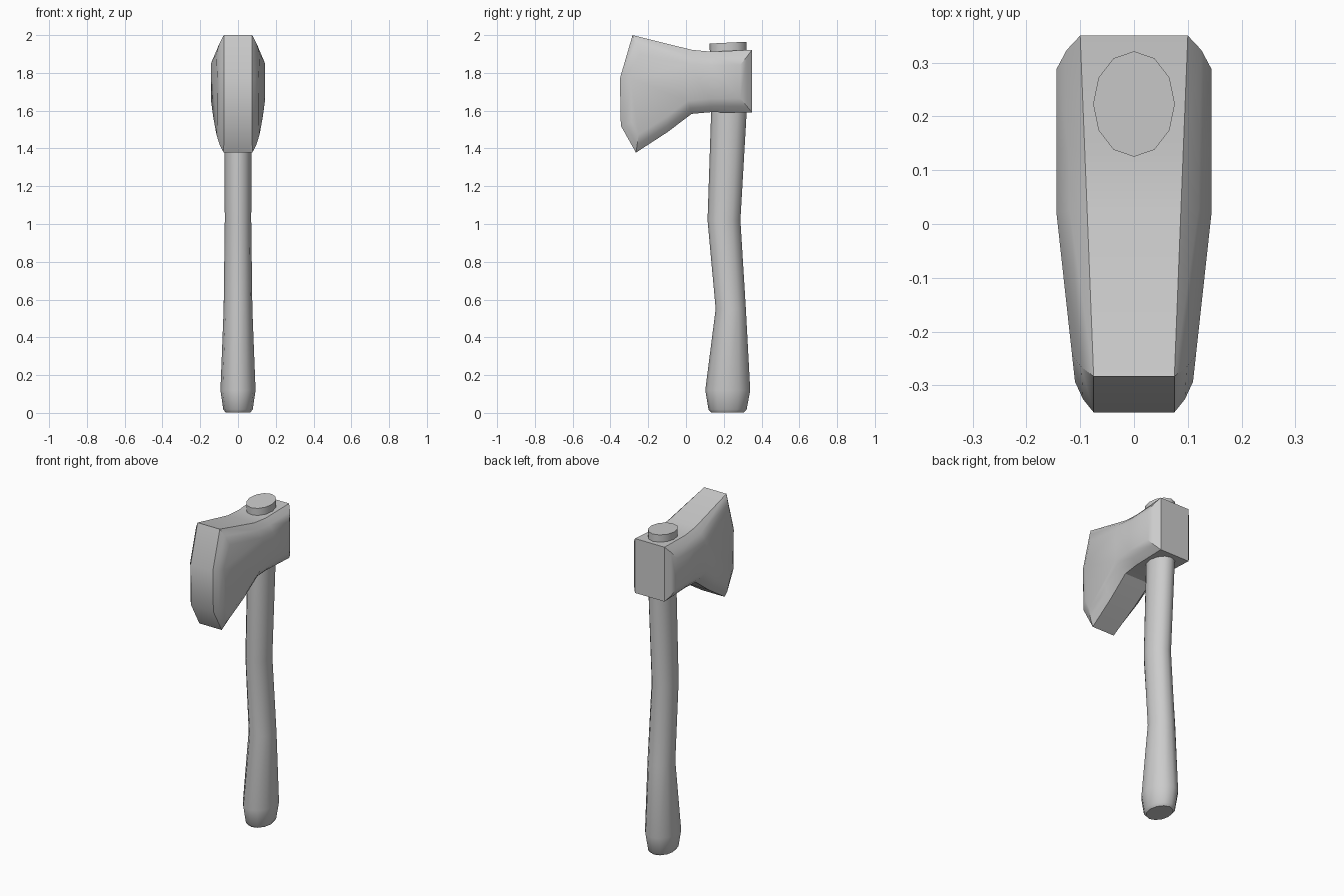
import bpy, bmesh
from math import sin, cos, pi, radians

cube = bpy.data.objects.get("Cube")
if cube:
    bpy.data.objects.remove(cube)

grey = bpy.data.materials.new("plain_grey")
grey.use_nodes = True
tone = (0.6, 0.6, 0.6, 1)
grey.diffuse_color = tone
grey.node_tree.nodes["Principled BSDF"].inputs["Base Color"].default_value = tone


def finish(name, bm, angle):
    """Turn a bmesh into a named, smooth-by-angle object."""
    bmesh.ops.recalc_face_normals(bm, faces=bm.faces)
    mesh = bpy.data.meshes.new(name)
    bm.to_mesh(mesh)
    bm.free()
    mesh.materials.append(grey)
    obj = bpy.data.objects.new(name, mesh)
    bpy.context.collection.objects.link(obj)
    bpy.ops.object.select_all(action="DESELECT")
    obj.select_set(True)
    bpy.context.view_layer.objects.active = obj
    bpy.ops.object.shade_smooth_by_angle(angle=radians(angle))


def bridge(bm, a, b):
    n = len(a)
    for i in range(n):
        j = (i + 1) % n
        bm.faces.new((a[i], a[j], b[j], b[i]))


# Handle: elliptical rings (height, centre y, half width, half depth, tilt)
sections = [
    (0.003, 0.22, 0.066, 0.088, 0),
    (0.018, 0.22, 0.078, 0.101, 0),
    (0.12, 0.221, 0.093, 0.119, 0),
    (0.55, 0.237, 0.076, 0.080, 0),
    (1.02, 0.201, 0.070, 0.087, 0),
    (1.59, 0.227, 0.072, 0.094, 0),
    (1.96, 0.223, 0.076, 0.098, 0.05),
]
SIDES = 12
bm = bmesh.new()
rings = []
for z, yc, rx, ry, tilt in sections:
    ring = []
    for i in range(SIDES):
        a = 2 * pi * i / SIDES
        dy = ry * sin(a)
        ring.append(bm.verts.new((rx * cos(a), yc + dy, z + tilt * dy)))
    rings.append(ring)
for low, high in zip(rings, rings[1:]):
    bridge(bm, low, high)
bm.faces.new(rings[0])
bm.faces.new(rings[-1])
finish("handle", bm, 50)

# Axe head: rim outline and raised cheek outline as matching (y, z) points
rim = [(-0.283, 2.0), (0.03, 1.922), (0.135, 1.912), (0.35, 1.922),
       (0.35, 1.59), (0.13, 1.592), (0.03, 1.583), (-0.10, 1.485),
       (-0.265, 1.378), (-0.345, 1.52), (-0.35, 1.77)]
cheek = [(-0.243, 1.9), (0.02, 1.848), (0.135, 1.84), (0.288, 1.842),
         (0.288, 1.665), (0.13, 1.663), (0.01, 1.652), (-0.10, 1.565),
         (-0.25, 1.475), (-0.288, 1.54), (-0.293, 1.77)]


def rim_width(y):
    return 0.075 + 0.025 * min(1, max(0, (y + 0.28) / 0.63))


def cheek_width(y):
    return 0.144 - 0.034 * max(0, (0.02 - y) / 0.31)


bm = bmesh.new()
outer_rims = []
for side in (1, -1):
    outer, middle, inner = [], [], []
    for (ry, rz), (cy, cz) in zip(rim, cheek):
        rx, cx = rim_width(ry), cheek_width(cy)
        outer.append(bm.verts.new((side * rx, ry, rz)))
        middle.append(bm.verts.new((side * (rx + 0.57 * (cx - rx)),
                                    ry + 0.43 * (cy - ry), rz + 0.43 * (cz - rz))))
        inner.append(bm.verts.new((side * cx, cy, cz)))
    bridge(bm, outer, middle)
    bridge(bm, middle, inner)
    # Cheek: back panel, neck panel and blade panel
    bm.faces.new(inner[2:6])
    bm.faces.new((inner[1], inner[2], inner[5], inner[6]))
    bm.faces.new(inner[:2] + inner[6:])
    outer_rims.append(outer)
bridge(bm, *outer_rims)
finish("axe_head", bm, 30)
